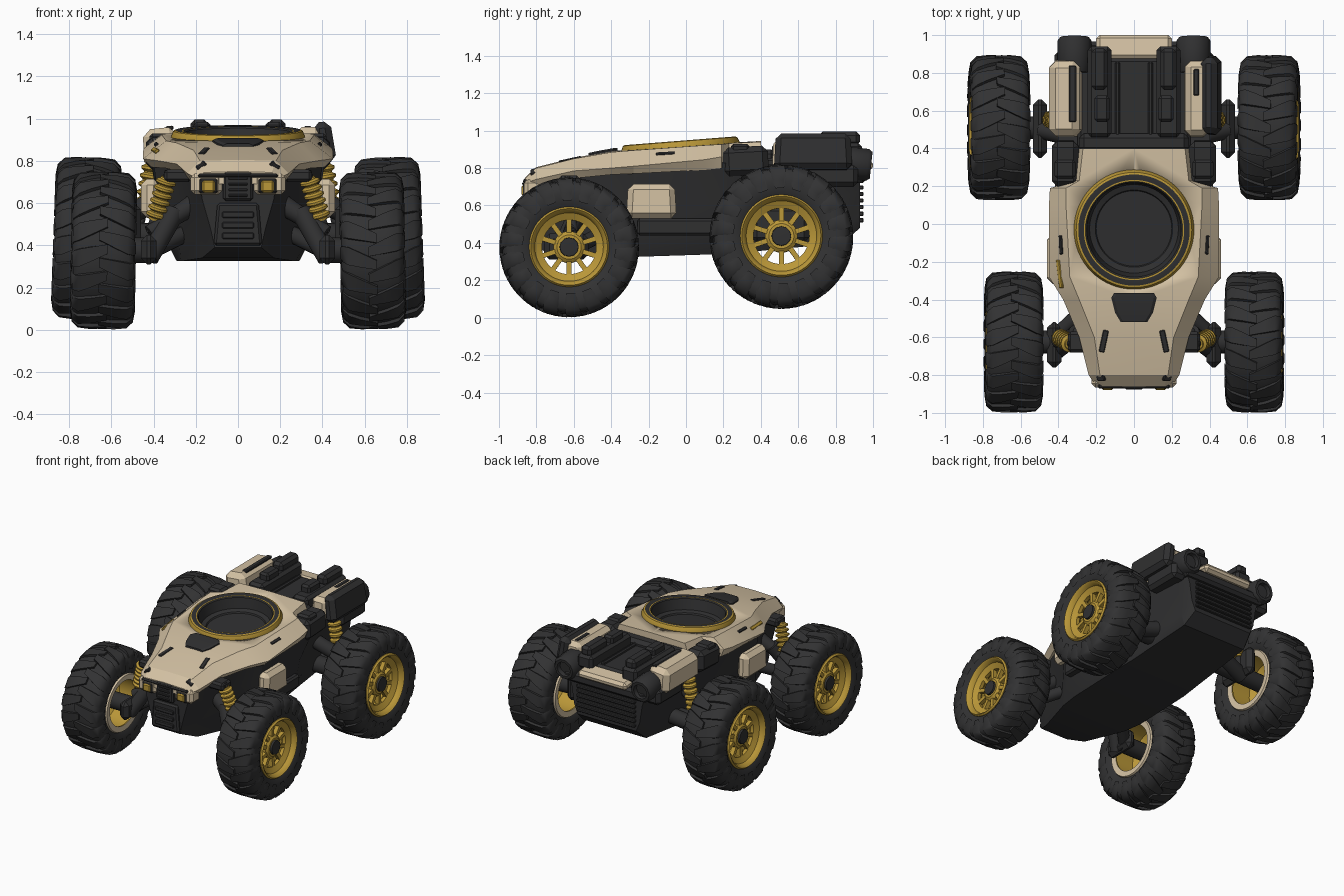
import bpy, bmesh, math
from mathutils import Matrix, Vector

if "Cube" in bpy.data.objects:
    bpy.data.objects.remove(bpy.data.objects["Cube"])

COL = {"dark": (0.029, 0.029, 0.030), "rubber": (0.032, 0.032, 0.033),
       "sand": (0.66, 0.54, 0.37), "gold": (0.49, 0.31, 0.04)}
MATS = {}
for key, c in COL.items():
    MATS[key] = bpy.data.materials.new(key)
    MATS[key].diffuse_color = (*c, 1)


def finish(name, bm, mats, angle=35, mw=None):
    bmesh.ops.remove_doubles(bm, verts=bm.verts, dist=1e-5)
    bmesh.ops.recalc_face_normals(bm, faces=bm.faces)
    me = bpy.data.meshes.new(name)
    bm.to_mesh(me)
    bm.free()
    for m in mats:
        me.materials.append(MATS[m])
    me.polygons.foreach_set("use_smooth", [True] * len(me.polygons))
    me.set_sharp_from_angle(angle=math.radians(angle))
    ob = bpy.data.objects.new(name, me)
    bpy.context.collection.objects.link(ob)
    if mw:
        ob.matrix_world = mw
    return ob


def add_loft(bm, rings):
    """Skin a list of equal closed rings and cap both ends."""
    vs = [[bm.verts.new(p) for p in r] for r in rings]
    n = len(vs[0])
    for a, b in zip(vs, vs[1:]):
        for i in range(n):
            bm.faces.new((a[i], a[(i + 1) % n], b[(i + 1) % n], b[i]))
    bm.faces.new(vs[0])
    bm.faces.new(vs[-1])


def add_lathe(bm, prof, n=48, idx=None, mat=Matrix(), closed=False):
    """Spin (radius, height) points round local z."""
    segs = list(zip(prof, prof[1:])) + ([(prof[-1], prof[0])] if closed else [])
    rings = {p: [bm.verts.new(mat @ Vector((p[0] * math.cos(t), p[0] * math.sin(t), p[1])))
                 for t in (2 * math.pi * i / n for i in range(n))] for p in set(prof) if p[0] > 0}
    tips = {p: bm.verts.new(mat @ Vector((0, 0, p[1]))) for p in set(prof) if p[0] == 0}
    for k, (p, q) in enumerate(segs):
        for i in range(n):
            j = (i + 1) % n
            vs = [tips[p]] if p in tips else [rings[p][i], rings[p][j]]
            vs += [tips[q]] if q in tips else [rings[q][j], rings[q][i]]
            if len(vs) > 2:
                bm.faces.new(vs).material_index = idx[k] if idx else 0


def section(y, half):
    ring = [(x, y, z) for x, z in half]
    return ring + [(-x, y, z) for x, z in reversed(half) if x > 0]


def box(name, xs, ys, zs, mat="dark", bevel=0.012, rot=(0, 0, 0), top=(1, 1), mirror=False):
    size = [b - a for a, b in (xs, ys, zs)]
    mid = Vector([(a + b) / 2 for a, b in (xs, ys, zs)])
    for s in ((1, -1) if mirror else (1,)):
        bm = bmesh.new()
        bmesh.ops.create_cube(bm, size=1)
        for v in bm.verts:
            k = top if v.co.z > 0 else (1, 1)
            v.co = Vector((v.co.x * size[0] * k[0], v.co.y * size[1] * k[1], v.co.z * size[2]))
        if bevel:
            bmesh.ops.bevel(bm, geom=bm.edges[:], offset=bevel, segments=1, affect='EDGES')
        r = [math.radians(a) for a in rot]
        m = (Matrix.Translation((mid.x * s, mid.y, mid.z)) @ Matrix.Rotation(r[2] * s, 4, 'Z')
             @ Matrix.Rotation(r[1] * s, 4, 'Y') @ Matrix.Rotation(r[0], 4, 'X'))
        finish(name + ("" if s > 0 else "_left"), bm, [mat], 20, m)


def rod(name, p, q, prof, mat="dark", n=20):
    """Mirrored pair of lathes from p to q; heights are fractions of the length."""
    for s in (1, -1):
        a, b = Vector((p[0] * s, p[1], p[2])), Vector((q[0] * s, q[1], q[2]))
        d = b - a
        m = Matrix.Translation(a) @ d.to_track_quat('Z', 'Y').to_matrix().to_4x4()
        bm = bmesh.new()
        add_lathe(bm, [(r, h * d.length) for r, h in prof], n)
        finish(name + ("" if s > 0 else "_left"), bm, [mat], 40, m)


def cyl(r, r2=None):
    return [(0, 0), (r, 0), (r2 or r, 1), (0, 1)]


# wheels: tyre with wrap-over lugs, open rim with ten spokes
R, TURN = 0.373, Matrix.Rotation(math.pi / 2, 4, 'Y')
bm = bmesh.new()
half = [(0.205, 0.125), (0.235, 0.142), (0.29, 0.149), (0.33, 0.142), (0.35, 0.12), (0.357, 0.06)]
add_lathe(bm, half + [(r, -h) for r, h in reversed(half)], 72, mat=TURN, closed=True)
for k in range(36):
    side, base = (1 if k % 2 else -1), 2 * math.pi * k / 36
    rings = []
    for h, r, w in ((-0.02, R, 0.07), (0.06, R, 0.11), (0.115, R - 0.006, 0.135),
                    (0.145, R - 0.035, 0.13), (0.154, R - 0.085, 0.09)):
        a0 = base + 0.9 * h
        rings.append([(h * side, rr * math.sin(a), rr * math.cos(a)) for rr, a in
                      ((r, a0 - w * .85), (r, a0 + w * .85), (r - 0.04, a0 + w), (r - 0.04, a0 - w))])
    add_loft(bm, rings)
tyre = finish("tyre", bm, ["rubber"], 40)

bm = bmesh.new()
add_lathe(bm, [(0.214, 0.135), (0.205, 0.146), (0.192, 0.135), (0.183, 0.11), (0.145, 0.09), (0.145, 0.065),
               (0.185, 0.03), (0.185, -0.11), (0.165, -0.125), (0.165, -0.135), (0.205, -0.14), (0.215, -0.12)],
          48, [0, 0, 0, 0, 0, 0, 0, 0, 0, 1, 1, 0], TURN, True)
add_lathe(bm, [(0, 0.04), (0.085, 0.04), (0.085, 0.085), (0.065, 0.10), (0, 0.10)], 30, mat=TURN)
add_lathe(bm, [(0, 0.09), (0.052, 0.09), (0.05, 0.115), (0, 0.118)], 12, [2] * 3, TURN)
for k in range(10):
    rot = Matrix.Rotation(math.pi * k / 5, 4, 'X')
    bmesh.ops.create_cube(bm, size=1, matrix=rot @ Matrix.Translation((0.075, 0, 0.115))
                          @ Matrix.Diagonal((0.03, 0.026, 0.085, 1)))
rim = finish("rim", bm, ["gold", "sand", "dark"])

for place, x, y, z, sc, cam in (("front", 0.637, -0.625, 0.376, 1.0, -1), ("rear", 0.716, 0.51, 0.433, 1.03, -2)):
    for s in (1, -1):
        m = (Matrix.Translation((x * s, y, z)) @ Matrix.Rotation(0 if s > 0 else math.pi, 4, 'Z')
             @ Matrix.Rotation(math.radians(cam), 4, 'Y') @ Matrix.Scale(sc, 4))
        for src in (tyre, rim):
            ob = bpy.data.objects.new(f"{place}_{src.name}", src.data)
            bpy.context.collection.objects.link(ob)
            ob.matrix_world = m
for src in (tyre, rim):
    bpy.data.objects.remove(src)

# lower hull
bm = bmesh.new()
add_loft(bm, [section(y, [(a, z0), (b, z1), (c, z2), (d, z3)]) for y, a, z0, b, z1, c, z2, d, z3 in (
    (-0.84, 0.11, 0.39, 0.13, 0.48, 0.17, 0.62, 0.18, 0.71),
    (-0.72, 0.17, 0.34, 0.18, 0.45, 0.20, 0.62, 0.22, 0.76),
    (-0.42, 0.27, 0.325, 0.28, 0.42, 0.28, 0.62, 0.31, 0.80),
    (-0.28, 0.29, 0.325, 0.35, 0.44, 0.38, 0.62, 0.40, 0.80),
    (0.18, 0.29, 0.34, 0.35, 0.45, 0.38, 0.62, 0.42, 0.83),
    (0.32, 0.28, 0.35, 0.31, 0.45, 0.33, 0.62, 0.41, 0.82),
    (0.84, 0.26, 0.40, 0.29, 0.47, 0.31, 0.65, 0.38, 0.82),
    (0.93, 0.24, 0.48, 0.27, 0.55, 0.29, 0.68, 0.33, 0.79))])
finish("hull", bm, ["dark"], 20)

# sand upper shell, with a round well cut for the turret ring
bm = bmesh.new()
add_loft(bm, [section(y, [(a, z0), (b, z1), (c, z2), (0, z3)]) for y, a, z0, b, z1, c, z2, z3 in (
    (-0.86, 0.17, 0.69, 0.20, 0.72, 0.16, 0.745, 0.75),
    (-0.80, 0.21, 0.69, 0.24, 0.74, 0.18, 0.80, 0.805),
    (-0.60, 0.26, 0.745, 0.29, 0.785, 0.21, 0.85, 0.855),
    (-0.40, 0.34, 0.765, 0.375, 0.80, 0.29, 0.885, 0.89),
    (-0.28, 0.41, 0.77, 0.45, 0.81, 0.34, 0.895, 0.90),
    (0.10, 0.42, 0.79, 0.45, 0.845, 0.36, 0.922, 0.927),
    (0.19, 0.42, 0.80, 0.445, 0.86, 0.36, 0.927, 0.932),
    (0.23, 0.28, 0.82, 0.31, 0.89, 0.29, 0.932, 0.935),
    (0.40, 0.27, 0.82, 0.29, 0.89, 0.27, 0.94, 0.945))])
shell = finish("upper_shell", bm, ["sand"], 20)
TILT = Matrix.Translation((0, -0.03, 0.92)) @ Matrix.Rotation(math.radians(4.5), 4, 'X')
bm = bmesh.new()
add_lathe(bm, [(0, -0.09), (0.29, -0.09), (0.29, 0.2), (0, 0.2)])
cutter = finish("well_cutter", bm, ["sand"], 35, TILT)
cutter.hide_render = True
mod = shell.modifiers.new("well", 'BOOLEAN')
mod.operation, mod.object = 'DIFFERENCE', cutter
bpy.context.view_layer.update()
cut = bpy.data.meshes.new_from_object(shell.evaluated_get(bpy.context.evaluated_depsgraph_get()))
shell.modifiers.clear()
shell.data = cut
bpy.data.objects.remove(cutter)

bm = bmesh.new()
add_lathe(bm, [(0, -0.08), (0.20, -0.08), (0.205, -0.07), (0.235, -0.06), (0.25, 0.015), (0.258, 0.022),
               (0.266, 0.022), (0.295, 0.026), (0.306, 0.022), (0.318, -0.004), (0.318, -0.03),
               (0.28, -0.095), (0, -0.095)], 64, [0, 0, 0, 0, 0, 1, 0, 1, 1, 1, 0, 0])
finish("turret_ring", bm, ["dark", "gold"], 30, TILT)

# nose: cheeks, headlights, grille, vent panel, hood details
box("cheek", (0.075, 0.225), (-0.865, -0.76), (0.64, 0.74), "sand", 0.02, mirror=True)
box("headlight_frame", (0.095, 0.185), (-0.872, -0.80), (0.645, 0.72), "dark", 0.01, mirror=True)
box("headlight", (0.108, 0.172), (-0.88, -0.82), (0.65, 0.71), "gold", 0.01, mirror=True)
box("nose_lip", (-0.19, 0.19), (-0.872, -0.83), (0.72, 0.74), "dark", 0.008)
box("nose_grille", (-0.07, 0.07), (-0.868, -0.78), (0.61, 0.75))
for k in range(4):
    box("grille_bar", (-0.045, 0.045), (-0.876, -0.85), (0.63 + k * 0.027, 0.642 + k * 0.027), bevel=0.003)
box("vent_frame", (-0.115, 0.115), (-0.862, -0.80), (0.40, 0.60), top=(0.85, 1))
for k in range(3):
    box("vent_slat", (-0.075, 0.075), (-0.872, -0.84), (0.43 + k * 0.05, 0.46 + k * 0.05), bevel=0.005)
bm = bmesh.new()
add_loft(bm, [section(y, [(w, z - 0.03), (w, z), (w - 0.015, z + 0.008)]) for y, w, z in
              ((-0.52, 0.07, 0.873), (-0.47, 0.10, 0.884), (-0.39, 0.12, 0.898), (-0.365, 0.105, 0.90))])
finish("hood_scoop", bm, ["dark"], 20)
box("hood_slot", (0.145, 0.175), (-0.68, -0.56), (0.838, 0.852), "dark", 0.004, (12, 0, 12), mirror=True)
box("nose_slot", (0.15, 0.20), (-0.83, -0.79), (0.768, 0.788), "dark", 0.005, (20, 35, 0), mirror=True)
box("shell_slot", (0.375, 0.395), (-0.16, -0.06), (0.865, 0.885), "dark", 0.004, (4, 40, 0), mirror=True)
box("shell_marker", (-0.405, -0.38), (-0.34, -0.19), (0.842, 0.857), "gold", 0.004, (4, -40, 4))

# sides: pods, sills, shoulders
box("side_pod", (0.37, 0.46), (-0.32, -0.05), (0.53, 0.715), "sand", 0.03, top=(1, 0.92), mirror=True)
box("side_sill", (0.33, 0.40), (-0.26, 0.16), (0.44, 0.53), mirror=True)
box("shoulder", (0.29, 0.435), (0.2, 0.44), (0.76, 0.915), "dark", 0.03, (3, 0, 0), mirror=True)
box("shoulder_cap", (0.31, 0.42), (0.24, 0.34), (0.88, 0.93), "dark", 0.015, mirror=True)

# rear deck: fenders, latches, sunken channel, tail
box("deck", (-0.30, 0.30), (0.38, 0.88), (0.76, 0.86), bevel=0.02)
box("deck_back_step", (-0.29, 0.29), (0.38, 0.48), (0.82, 0.90), bevel=0.025)
box("deck_rib", (0.075, 0.10), (0.44, 0.86), (0.85, 0.88), bevel=0.008, mirror=True)
box("left_fender", (-0.455, -0.27), (0.46, 0.87), (0.77, 0.955), "sand", 0.035, (0, -6, 0), (0.85, 0.96))
box("left_fender_slot", (-0.345, -0.305), (0.54, 0.84), (0.945, 0.965), "dark", 0.006, (0, -6, 0))
box("right_fender", (0.265, 0.40), (0.46, 0.87), (0.78, 0.96), "sand", 0.03, top=(0.9, 0.96))
box("right_fender_slot", (0.315, 0.345), (0.68, 0.82), (0.95, 0.966), "dark", 0.005)
box("right_side_box", (0.36, 0.455), (0.47, 0.89), (0.79, 0.985), "dark", 0.03, (0, -8, 0), (0.9, 0.95))
box("latch_rail", (0.12, 0.245), (0.46, 0.94), (0.83, 0.935), "dark", 0.02, mirror=True)
box("latch_block", (0.13, 0.21), (0.54, 0.68), (0.92, 0.985), "dark", 0.015, mirror=True)
box("latch_block_rear", (0.14, 0.225), (0.71, 0.93), (0.92, 0.995), "dark", 0.02, mirror=True)
box("tail_plate", (-0.2, 0.2), (0.87, 1.0), (0.79, 0.85), "sand", 0.02, (-8, 0, 0))
box("tail_beam", (-0.34, 0.34), (0.84, 0.965), (0.72, 0.80), "dark", 0.02)
rod("tail_barrel", (0.315, 0.80, 0.835), (0.315, 0.99, 0.815),
    [(0, 0), (0.075, 0), (0.09, 0.3), (0.09, 0.9), (0.075, 1), (0.055, 1), (0.05, 0.85), (0, 0.85)], n=10)
for k in range(6):
    box("tail_slat", (-0.24, 0.24), (0.89, 0.95), (0.51 + k * 0.035, 0.532 + k * 0.035), bevel=0.005)
box("rear_skirt", (0.30, 0.42), (0.62, 0.92), (0.70, 0.82), "dark", 0.025, mirror=True)

# suspension: coil springs, arms, knuckles, axles
coil = [(0, 0), (0.03, 0)]
for k in range(6):
    coil += [(0.032, 0.04 + k * 0.155), (0.048, 0.08 + k * 0.155), (0.048, 0.13 + k * 0.155), (0.032, 0.17 + k * 0.155)]
coil += [(0.03, 1), (0, 1)]
for place, p, q in (("front", (0.335, -0.635, 0.72), (0.395, -0.60, 0.52)),
                    ("rear", (0.405, 0.55, 0.79), (0.45, 0.55, 0.54))):
    rod(place + "_spring", p, q, coil, "gold")
    rod(place + "_damper", (p[0] - 0.01, p[1], p[2] + 0.03), (q[0] + 0.02, q[1], q[2] - 0.06), cyl(0.022))
box("front_spring_mount", (0.22, 0.35), (-0.68, -0.57), (0.70, 0.76), "dark", 0.015, mirror=True)
rod("front_upper_arm", (0.20, -0.56, 0.60), (0.42, -0.62, 0.46), cyl(0.05, 0.035))
rod("front_lower_arm", (0.30, -0.58, 0.56), (0.42, -0.68, 0.34), cyl(0.05, 0.045))
rod("front_trailing_arm", (0.26, -0.45, 0.45), (0.42, -0.60, 0.37), cyl(0.04))
box("front_knuckle", (0.385, 0.46), (-0.76, -0.52), (0.31, 0.45), "dark", 0.03, mirror=True)
rod("front_axle", (0.40, -0.625, 0.376), (0.70, -0.625, 0.376), cyl(0.06))
rod("rear_upper_arm", (0.28, 0.45, 0.66), (0.49, 0.50, 0.56), cyl(0.05))
rod("rear_lower_arm", (0.26, 0.58, 0.48), (0.50, 0.53, 0.42), cyl(0.055))
box("rear_knuckle", (0.46, 0.535), (0.35, 0.66), (0.40, 0.60), "dark", 0.03, mirror=True)
rod("rear_axle", (0.28, 0.51, 0.45), (0.77, 0.51, 0.435), cyl(0.06))

for m in bpy.data.materials:
    if m.users and not m.is_grease_pencil:
        m.use_nodes = True
        m.node_tree.nodes["Principled BSDF"].inputs["Base Color"].default_value = m.diffuse_color
